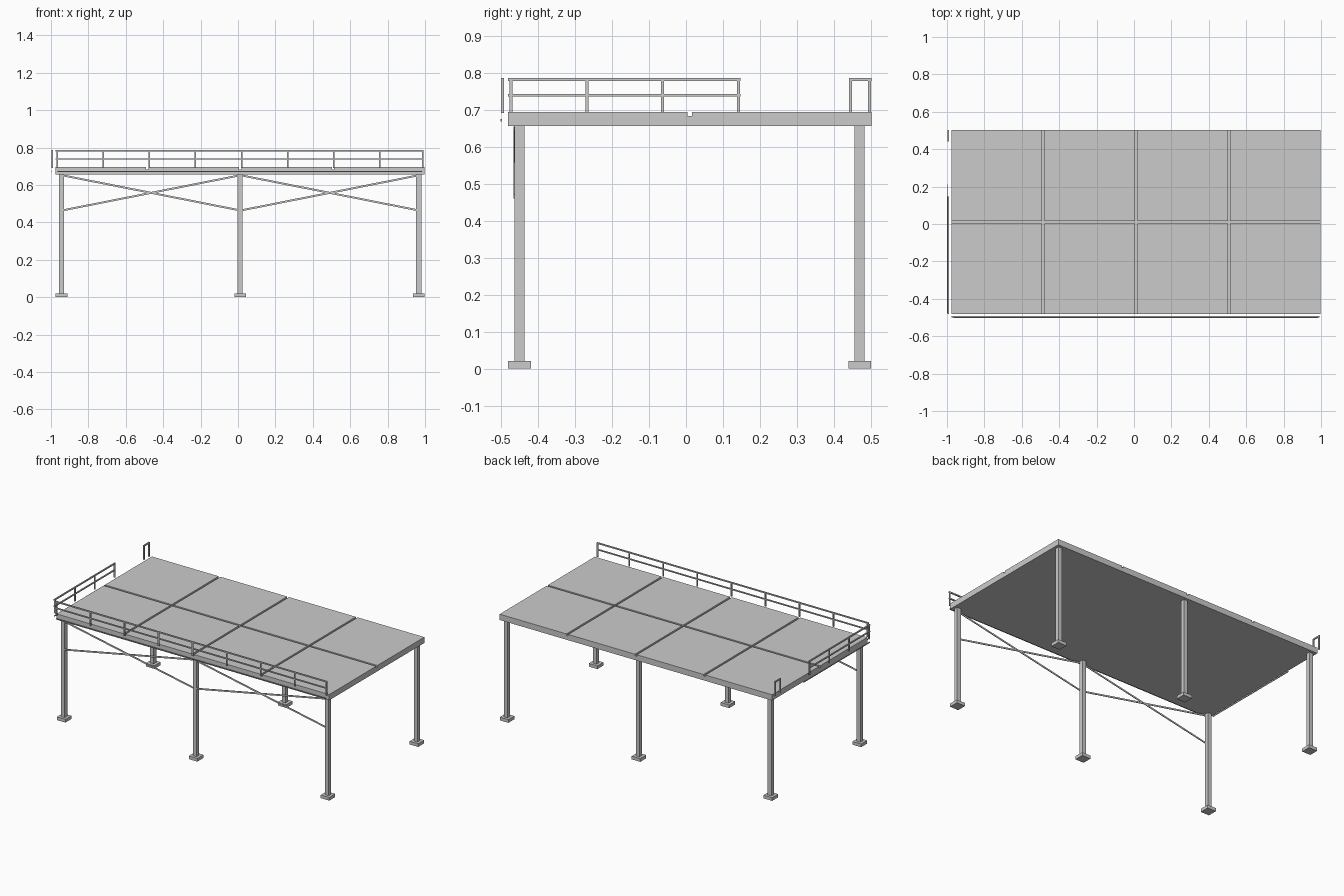
import bpy, bmesh, math
from mathutils import Vector, Matrix

if "Cube" in bpy.data.objects:
    bpy.data.objects.remove(bpy.data.objects["Cube"])


def build(name, boxes):
    """One object from axis-aligned boxes given as (x0, x1, y0, y1, z0, z1)."""
    bm = bmesh.new()
    for x0, x1, y0, y1, z0, z1 in boxes:
        m = Matrix.Translation(((x0 + x1) / 2, (y0 + y1) / 2, (z0 + z1) / 2))
        m = m @ Matrix.Diagonal((x1 - x0, y1 - y0, z1 - z0, 1))
        bmesh.ops.create_cube(bm, size=1, matrix=m)
    me = bpy.data.meshes.new(name)
    bm.to_mesh(me)
    bm.free()
    ob = bpy.data.objects.new(name, me)
    bpy.context.collection.objects.link(ob)
    return ob


X0, X1, Y0, Y1 = -0.975, 0.998, -0.482, 0.502
FRAME_Z, FRAME_TOP, DECK_TOP, RAIL_TOP = 0.657, 0.684, 0.695, 0.786
CX, CY = (X0 + X1) / 2, (Y0 + Y1) / 2
T = 0.004  # half thickness of railing bars

# Platform slab and its eight floor panels
build("platform_frame", [(X0, X1, Y0, Y1, FRAME_Z, FRAME_TOP)])
GAP, NX, NY = 0.013, 4, 2
pw = (X1 - X0 - GAP * (NX - 1)) / NX
pd = (Y1 - Y0 - GAP * (NY - 1)) / NY
panels = []
for i in range(NX):
    for j in range(NY):
        x, y = X0 + i * (pw + GAP), Y0 + j * (pd + GAP)
        panels.append((x, x + pw, y, y + pd, FRAME_TOP, DECK_TOP))
build("floor_panels", panels)

# Columns with base plates
col_x = [CX - 0.955, CX, CX + 0.955]
col_y = [CY - 0.46, CY + 0.46]
for row, y in zip(("front", "back"), col_y):
    for side, x in zip(("left", "middle", "right"), col_x):
        build(f"{row}_{side}_column", [
            (x - 0.0135, x + 0.0135, y - 0.0135, y + 0.0135, 0.02, FRAME_Z)])
        build(f"{row}_{side}_base", [
            (x - 0.031, x + 0.031, y - 0.031, y + 0.031, 0, 0.021)])


# Crossed flat braces between the front columns
def brace(name, xa, za, xb, zb, y):
    length = math.hypot(xb - xa, zb - za)
    ob = build(name, [(-length / 2, length / 2, -0.002, 0.002, -0.005, 0.005)])
    ob.location = ((xa + xb) / 2, y, (za + zb) / 2)
    ob.rotation_euler.y = -math.atan2(zb - za, xb - xa)


for k, bay in enumerate(("left", "right")):
    xa, xb = col_x[k] + 0.014, col_x[k + 1] - 0.010
    brace(f"{bay}_brace_rising", xa, 0.466, xb, 0.65, col_y[0] - 0.0135)
    brace(f"{bay}_brace_falling", xa, 0.65, xb, 0.466, col_y[0] - 0.0145)


# Railings: along 'x' at fixed y, or along 'y' at fixed x
def railing(name, axis, c, a, b, posts, mid=True):
    def bar(p, q, z0, z1):
        return (p, q, c - T, c + T, z0, z1) if axis == "x" else (c - T, c + T, p, q, z0, z1)
    bars = [bar(p - T, p + T, 0.692, RAIL_TOP - 0.008) for p in posts]
    bars.append(bar(a, b, RAIL_TOP - 0.008, RAIL_TOP))
    if mid:
        bars.append(bar(a, b, 0.736, 0.743))
    build(name, bars)


railing("front_railing", "x", -0.496, X0, 0.992,
        [-0.967 + 0.2465 * i for i in range(8)] + [0.987])
railing("left_railing", "y", -0.993, Y0, 0.147,
        [-0.473 + 0.205 * i for i in range(4)])
railing("left_end_railing", "y", -0.993, 0.441, Y1, [0.445, 0.496], mid=False)

# Thin edge bars below the railings
build("front_edge_bar", [(-0.965, 0.985, -0.502, -0.498, 0.669, 0.675)])
build("left_edge_bar", [(-1.0, -0.996, -0.475, 0.21, 0.669, 0.675)])
